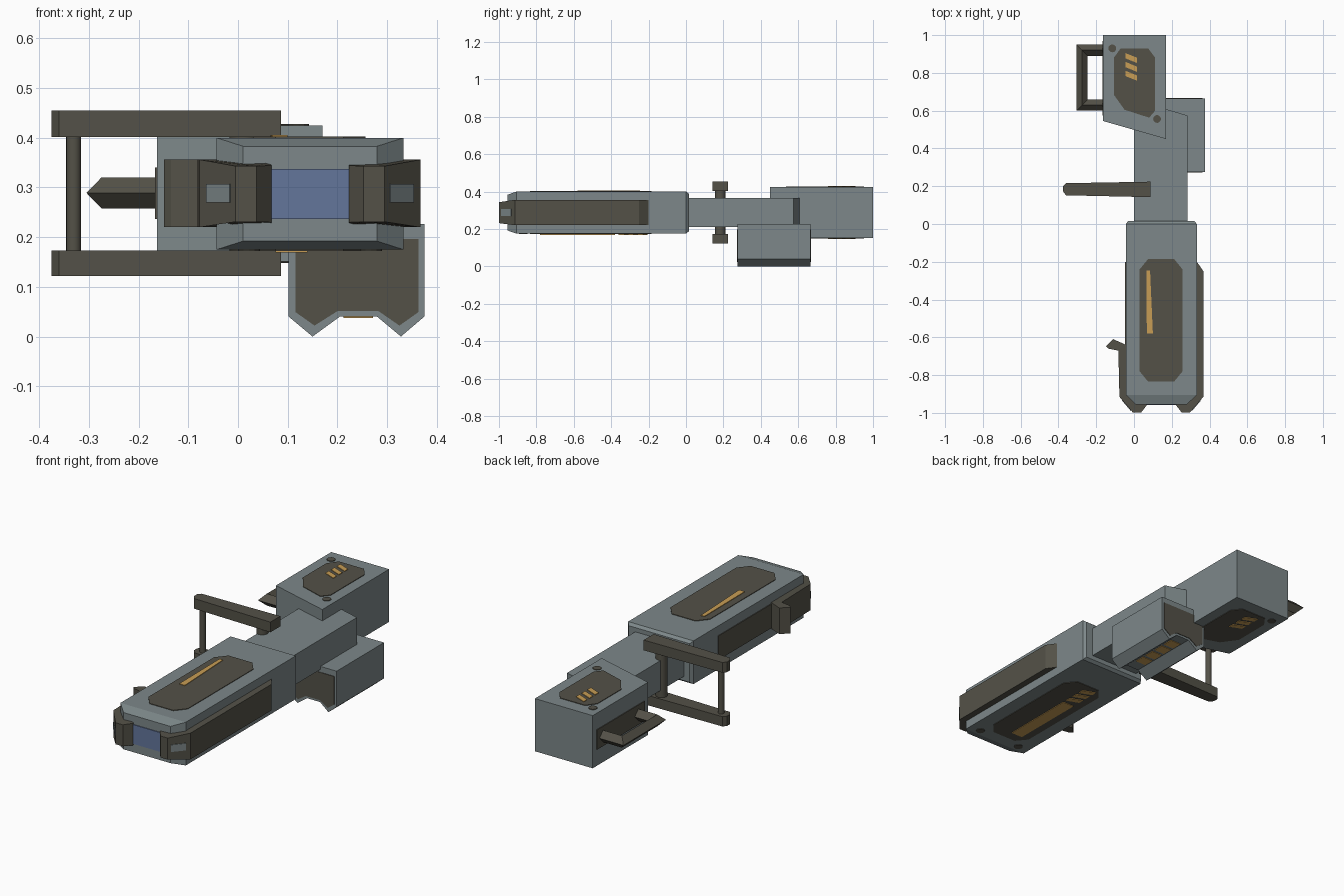
import bpy, bmesh, math
from mathutils import Vector

if "Cube" in bpy.data.objects:
    bpy.data.objects.remove(bpy.data.objects["Cube"])


def material(name, rgb):
    m = bpy.data.materials.new(name)
    m.diffuse_color = (*rgb, 1)
    m.use_nodes = True
    m.node_tree.nodes["Principled BSDF"].inputs["Base Color"].default_value = m.diffuse_color
    return m


GREY = material("steel_grey", (0.205, 0.245, 0.252))
DARK = material("dark_olive", (0.088, 0.083, 0.064))
GOLD = material("gold", (0.58, 0.34, 0.09))
BLUE = material("slate_blue", (0.125, 0.18, 0.33))


def loft(name, rings, mat, closed=False):
    """Join equal-length rings of 3D points; cap the ends unless closed."""
    bm = bmesh.new()
    vs = [[bm.verts.new(p) for p in r] for r in rings]
    n = len(rings[0])
    for a, b in zip(vs, vs[1:]):
        for i in range(n):
            j = (i + 1) % n
            bm.faces.new((a[i], a[j], b[j], b[i]))
    bm.faces.new(vs[0][::-1])
    bm.faces.new(vs[-1])
    bmesh.ops.recalc_face_normals(bm, faces=bm.faces)
    me = bpy.data.meshes.new(name)
    bm.to_mesh(me)
    bm.free()
    me.materials.append(mat)
    ob = bpy.data.objects.new(name, me)
    bpy.context.collection.objects.link(ob)
    return ob


def prism_z(name, pts, z0, z1, mat):
    return loft(name, [[(x, y, z) for x, y in pts] for z in (z0, z1)], mat)


def prism_y(name, pts, y0, y1, mat):
    return loft(name, [[(x, y, z) for x, z in pts] for y in (y0, y1)], mat)


def rect(x0, x1, y0, y1, c=0.0, d=None):
    d = c if d is None else d
    if not c:
        return [(x0, y0), (x1, y0), (x1, y1), (x0, y1)]
    return [(x0 + c, y0), (x1 - c, y0), (x1, y0 + d), (x1, y1 - d),
            (x1 - c, y1), (x0 + c, y1), (x0, y1 - d), (x0, y0 + d)]


def disc(x, y, r, n=12):
    return [(x + r * math.cos(math.tau * i / n), y + r * math.sin(math.tau * i / n)) for i in range(n)]


def slant(x0, x1, y, h, drop):
    return [(x0, y), (x1, y - drop), (x1, y - drop + h), (x0, y + h)]


# main body with tapered front and back
def section(x0, x1, z0, z1, y):
    return [(x, y, z) for x, z in rect(x0, x1, z0, z1)]


loft("main_body", [section(0.01, 0.28, 0.192, 0.383, -0.955),
                   section(-0.043, 0.333, 0.175, 0.40, -0.905),
                   section(-0.043, 0.333, 0.175, 0.40, 0.0),
                   section(-0.032, 0.32, 0.187, 0.388, 0.015)], GREY)
prism_y("front_lens", rect(0.05, 0.24, 0.237, 0.337), -0.959, -0.95, BLUE)

# body panels, stripes and screws
panel = rect(0.03, 0.257, -0.835, -0.185, 0.045, 0.055)
prism_z("body_top_panel", panel, 0.395, 0.403, DARK)
prism_z("body_top_bar", [(0.068, -0.58), (0.1, -0.58), (0.085, -0.245), (0.065, -0.245)],
        0.40, 0.406, GOLD)
prism_z("body_bottom_panel", panel, 0.172, 0.18, DARK)
prism_z("body_bottom_bar", rect(0.075, 0.14, -0.78, -0.38), 0.169, 0.176, GOLD)
for i in range(3):
    prism_z(f"body_bottom_stripe_{i}", slant(0.075, 0.14, -0.335 + i * 0.05, 0.03, 0.025),
            0.169, 0.176, GOLD)
for i, x in enumerate((0.022, 0.268)):
    prism_z(f"body_screw_{i}", disc(x, -0.87, 0.022), 0.172, 0.18, DARK)


# side plates whose prongs wrap the front
def side_plate(name, pts):
    def z(y, lo, hi, tlo, thi):
        t = min(1, max(0, (-0.915 - y) / 0.05))
        return [lo + (tlo - lo) * t, hi + (thi - hi) * t]
    rings = [[(x, y, z(y, 0.22, 0.356, 0.231, 0.343)[k]) for x, y in pts] for k in (0, 1)]
    return loft(name, rings, DARK)


prong = [(0.367, -0.915), (0.295, -0.999), (0.253, -0.999), (0.223, -0.96), (0.223, -0.93), (0.31, -0.86)]
left_prong = [(0.29 - x, y) for x, y in prong]
side_plate("right_side_plate", [(0.31, -0.2), (0.333, -0.2), (0.367, -0.25)] + prong)
side_plate("left_side_plate", [(-0.02, -0.64), (-0.045, -0.64), (-0.083, -0.665)] + left_prong)
prism_z("left_hook", [(-0.03, -0.645), (-0.11, -0.61), (-0.149, -0.648), (-0.135, -0.66),
                      (-0.083, -0.67), (-0.03, -0.68)], 0.22, 0.356, DARK)
prism_z("left_side_inlay", rect(-0.047, -0.03, -0.65, -0.2), 0.225, 0.35, DARK)

# pale plates on the prong slopes
for side, s in (("right", 1), ("left", -1)):
    a, b = Vector((0.352, -0.9325)), Vector((0.305, -0.9873))
    n = Vector((0.76, -0.65))
    pts = [a - n * 0.005, b - n * 0.005, b + n * 0.003, a + n * 0.003]
    prism_z(f"{side}_prong_plate", [(0.145 + s * (p.x - 0.145), p.y) for p in pts],
            0.27, 0.307, GREY)

# neck
prism_z("neck", [(0.0, 0.01), (0.282, 0.01), (0.282, 0.575), (0.17, 0.608), (0.0, 0.655)],
        0.21, 0.366, GREY)

# rear box with slanted front
prism_z("rear_box", [(-0.163, 0.545), (0.17, 0.45), (0.17, 1.0), (-0.163, 1.0)],
        0.151, 0.425, GREY)
rear_panel = [(-0.07, 0.93), (0.075, 0.93), (0.112, 0.88), (0.112, 0.6), (0.08, 0.563),
              (-0.05, 0.605), (-0.107, 0.685), (-0.107, 0.88)]
for side, z, d in (("top", 0.425, 1), ("bottom", 0.151, -1)):
    prism_z(f"rear_{side}_panel", rear_panel, z - d * 0.005, z + d * 0.003, DARK)
    for i in range(3):
        prism_z(f"rear_{side}_stripe_{i}", slant(-0.045, 0.017, 0.783 + i * 0.047, 0.028, 0.025),
                z, z + d * 0.006, GOLD)
    for i, (x, y) in enumerate(((-0.115, 0.93), (0.122, 0.556))):
        prism_z(f"rear_{side}_screw_{i}", disc(x, y, 0.021), z - d * 0.005, z + d * 0.003, DARK)

# rear side handle: diamond section swept round a C path
prism_z("handle_base", rect(-0.167, -0.155, 0.575, 0.97), 0.237, 0.34, DARK)


def diamond(x, y, ox, oy):
    return [(x + ox, y + oy, 0.289), (x, y, 0.32), (x - ox, y - oy, 0.289), (x, y, 0.258)]


loft("rear_handle", [diamond(-0.155, 0.63, 0, -0.03), diamond(-0.275, 0.63, -0.03, -0.03),
                     diamond(-0.275, 0.92, -0.03, 0.03), diamond(-0.155, 0.92, 0, 0.03)], DARK)

# side grip: two bars joined by posts
bar = [(-0.375, 0.172), (-0.36, 0.152), (0.087, 0.142), (0.087, 0.224), (-0.36, 0.216), (-0.375, 0.2)]
prism_z("grip_top_bar", bar, 0.402, 0.455, DARK)
prism_z("grip_bottom_bar", bar, 0.122, 0.173, DARK)
for name, x, r in (("grip_outer_post", -0.331, 0.015), ("grip_inner_post", 0.012, 0.029)):
    ob = prism_z(name, disc(x, 0.183, r, 16), 0.165, 0.41, DARK)
    for p in ob.data.polygons:
        p.use_smooth = len(p.vertices) == 4

# lower side box with a two-ridged underside
prism_y("lower_box", [(0.102, 0.226), (0.102, 0.04), (0.15, 0.0), (0.205, 0.04), (0.28, 0.04),
                      (0.328, 0.0), (0.375, 0.04), (0.375, 0.226)], 0.275, 0.665, GREY)
cap = [(0.116, 0.196), (0.116, 0.049), (0.154, 0.022), (0.2, 0.051), (0.283, 0.051),
       (0.325, 0.022), (0.363, 0.049), (0.363, 0.196)]
prism_y("lower_box_front_cap", cap, 0.272, 0.28, DARK)
prism_y("lower_box_back_cap", cap, 0.66, 0.668, DARK)
for i in range(4):
    y = 0.34 + i * 0.072
    prism_z(f"lower_box_mark_{i}", rect(0.212, 0.272, y, y + 0.055), 0.037, 0.043, GOLD)
